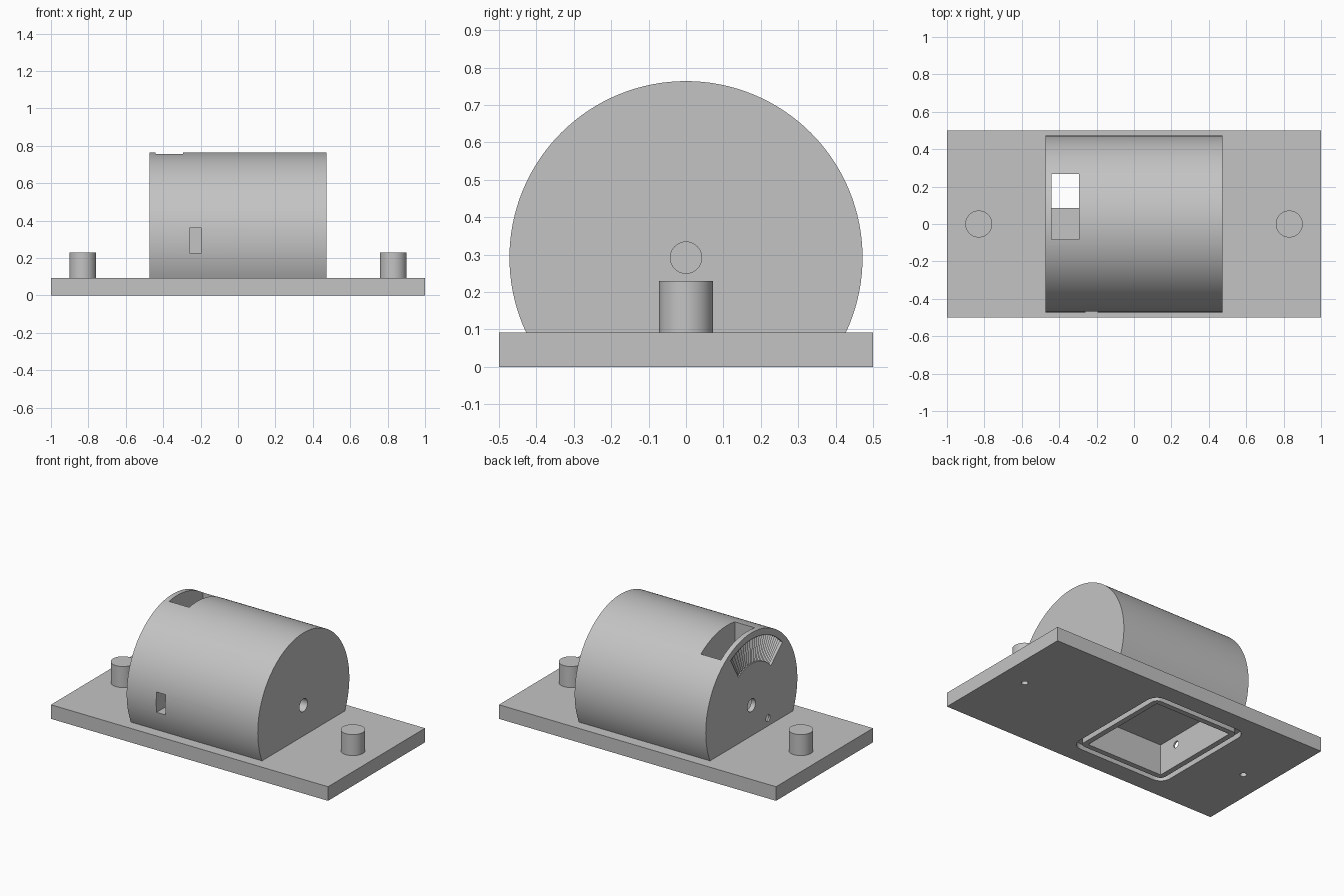
import bpy, bmesh, math
from mathutils import Matrix, Vector

cube = bpy.data.objects.get("Cube")
if cube:
    bpy.data.objects.remove(cube, do_unlink=True)

grey = bpy.data.materials.new("grey plastic")
grey.use_nodes = True
grey.diffuse_color = (0.55, 0.55, 0.55, 1)
grey.node_tree.nodes["Principled BSDF"].inputs["Base Color"].default_value = grey.diffuse_color

AXIS_Z, DRUM_R, DRUM_END, PLATE_TOP = 0.292, 0.472, 0.473, 0.092


def finish(name, bm):
    bmesh.ops.recalc_face_normals(bm, faces=bm.faces)
    mesh = bpy.data.meshes.new(name)
    bm.to_mesh(mesh)
    bm.free()
    mesh.materials.append(grey)
    obj = bpy.data.objects.new(name, mesh)
    bpy.context.scene.collection.objects.link(obj)
    return obj


def box(name, x, y, z):
    bm = bmesh.new()
    size = [b - a for a, b in (x, y, z)]
    mid = [(a + b) / 2 for a, b in (x, y, z)]
    bmesh.ops.create_cube(bm, size=1, matrix=Matrix.Translation(mid) @ Matrix.Diagonal((*size, 1)))
    return finish(name, bm)


def cylinder(name, start, end, radius, sides=48, floor=None):
    bm = bmesh.new()
    a, b = Vector(start), Vector(end)
    turn = (b - a).to_track_quat('Z', 'Y').to_matrix().to_4x4()
    bmesh.ops.create_cone(bm, cap_ends=True, segments=sides, radius1=radius, radius2=radius,
                          depth=(b - a).length, matrix=Matrix.Translation((a + b) / 2) @ turn)
    if floor is not None:
        geom = bm.verts[:] + bm.edges[:] + bm.faces[:]
        bmesh.ops.bisect_plane(bm, geom=geom, plane_co=(0, 0, floor), plane_no=(0, 0, 1), clear_inner=True)
        bmesh.ops.holes_fill(bm, edges=[e for e in bm.edges if e.is_boundary])
    return finish(name, bm)


def tube(name, columns, closed):
    """Join four-cornered cross-sections into a solid."""
    bm = bmesh.new()
    rows = [[bm.verts.new(p) for p in col] for col in columns]
    pairs = list(zip(rows, rows[1:]))
    if closed:
        pairs.append((rows[-1], rows[0]))
    else:
        bm.faces.new(rows[0])
        bm.faces.new(rows[-1])
    for a, b in pairs:
        for k in range(4):
            n = (k + 1) % 4
            bm.faces.new((a[k], a[n], b[n], b[k]))
    return finish(name, bm)


def rounded_outline(cx, hx, hy, r, steps=8):
    points = []
    for q, (sx, sy) in enumerate(((1, 1), (-1, 1), (-1, -1), (1, -1))):
        for i in range(steps + 1):
            a = math.pi / 2 * (q + i / steps)
            points.append((cx + sx * (hx - r) + r * math.cos(a), sy * (hy - r) + r * math.sin(a)))
    return points


# Solid parts: plate, drum and two posts
housing = box("housing", (-1, 1), (-0.5, 0.5), (0, PLATE_TOP))
drum = cylinder("drum", (-DRUM_END, 0, AXIS_Z), (DRUM_END, 0, AXIS_Z), DRUM_R, 128, 0.05)
added = [drum]
cutters = []
for s in (-1, 1):
    added.append(cylinder("post", (s * 0.83, 0, 0.05), (s * 0.83, 0, 0.229), 0.072))
    cutters.append(cylinder("screw_hole", (s * 0.83, 0, -0.05), (s * 0.83, 0, 0.18), 0.02, 24))

# Pocket underneath with its seal groove
px, hx, hy = -0.188, 0.274, 0.31
cutters.append(box("pocket", (px - hx, px + hx), (-hy, hy), (-0.1, 0.2)))
outer = rounded_outline(px, hx + 0.07, hy + 0.07, 0.07)
inner = rounded_outline(px, hx + 0.035, hy + 0.035, 0.035)
cutters.append(tube("seal_groove", [[(*o, -0.05), (*o, 0.035), (*i, 0.035), (*i, -0.05)]
                                    for o, i in zip(outer, inner)], True))

# Top window: one half opens into the pocket, the other has a floor
wx = (-0.44, -0.295)
cutters.append(box("window", wx, (-0.082, 0.268), (0.21, 1)))
cutters.append(box("window_shaft", wx, (0.085, 0.268), (0.15, 0.5)))

# Front slot and end holes
cutters.append(box("front_slot", (-0.26, -0.195), (-0.6, -0.2), (0.228, 0.36)))
cutters.append(cylinder("axle_hole_right", (-0.6, 0, AXIS_Z), (-0.36, 0, AXIS_Z), 0.042, 32))
cutters.append(cylinder("axle_hole_left", (0.25, 0, AXIS_Z), (0.6, 0, AXIS_Z), 0.042, 32))
cutters.append(cylinder("wire_hole", (-0.6, -0.17, 0.143), (-0.4, -0.17, 0.143), 0.022, 24))

# Toothed fan recess on the end face
teeth, first, last = 24, 30, -48
pitch = (last - first) / teeth
sections = []
for i in range(teeth):
    for part, depth in ((0, 0.03), (0.88, 0.004)):
        a = math.radians(first + pitch * (i + part))
        ring = [(r * math.sin(a), AXIS_Z + r * math.cos(a)) for r in (0.27, 0.43)]
        deep = -DRUM_END + depth
        sections.append([(-0.6, *ring[0]), (-0.6, *ring[1]), (deep, *ring[1]), (deep, *ring[0])])
cutters.append(tube("toothed_recess", sections, False))

# Combine everything into one solid
for operation, parts in (('UNION', added), ('DIFFERENCE', cutters)):
    for part in parts:
        mod = housing.modifiers.new(part.name, 'BOOLEAN')
        mod.operation, mod.solver, mod.object = operation, 'EXACT', part
bpy.context.view_layer.update()
evaluated = housing.evaluated_get(bpy.context.evaluated_depsgraph_get())
solid = bpy.data.meshes.new_from_object(evaluated)
housing.modifiers.clear()
housing.data = solid
for part in added + cutters:
    bpy.data.objects.remove(part, do_unlink=True)
solid.materials.clear()
solid.materials.append(grey)
for poly in solid.polygons:
    poly.material_index = 0

bpy.ops.object.select_all(action='DESELECT')
housing.select_set(True)
bpy.context.view_layer.objects.active = housing
bpy.ops.object.shade_smooth_by_angle(angle=math.radians(20))
